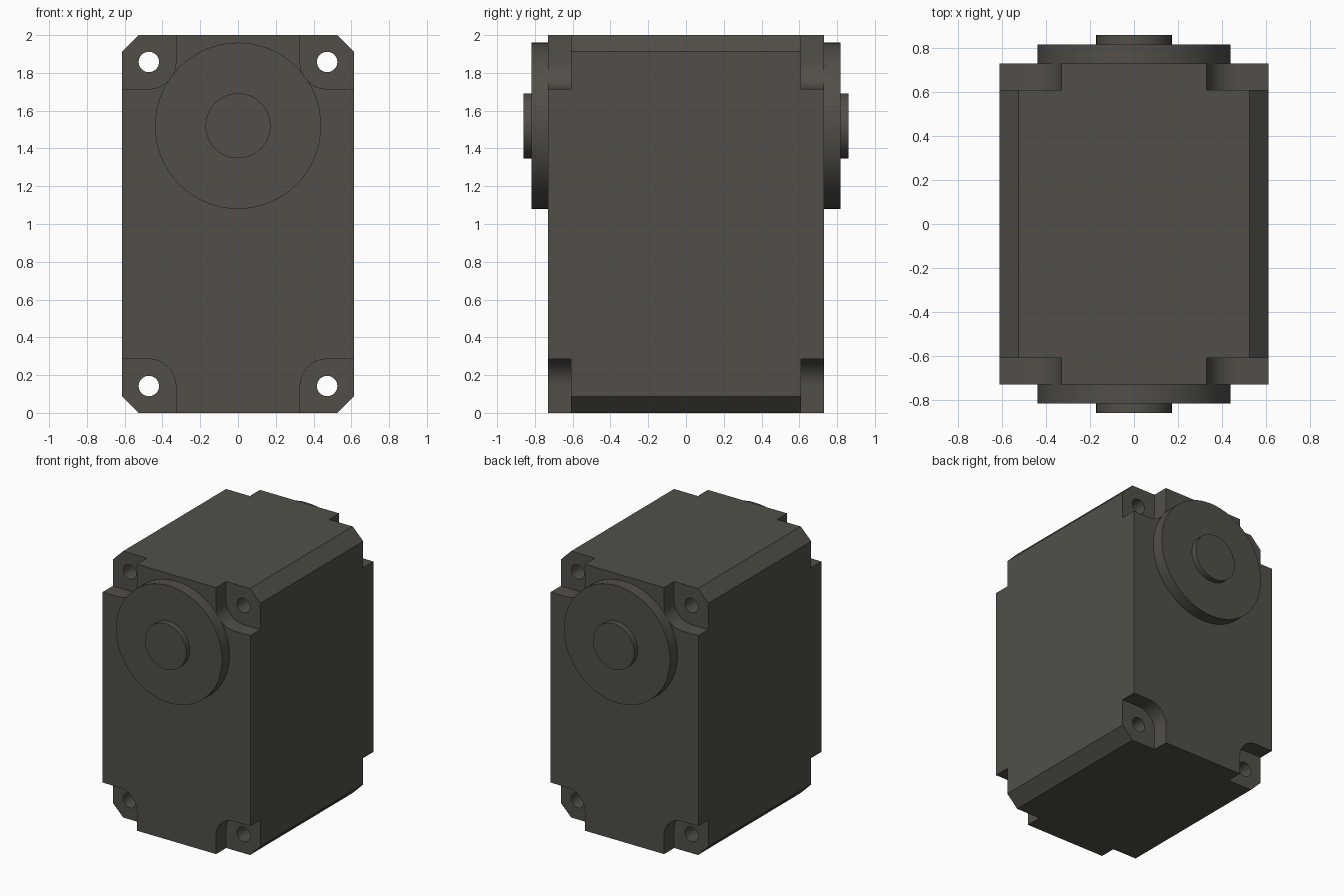
import bpy, bmesh
from math import cos, sin, pi

if "Cube" in bpy.data.objects:
    bpy.data.objects.remove(bpy.data.objects["Cube"])

HW, HY, H = 0.613, 0.73, 2.0      # half width, half depth, height
FLOOR = 0.61                      # y of the recessed corner floors
CH = 0.087                        # long edge chamfer
BX, BZ, BR = 0.472, 0.142, 0.143  # bolt position and recess radius
HUB_Z = 1.52

mat = bpy.data.materials.new("dark_metal")
mat.diffuse_color = (0.085, 0.078, 0.066, 1)
mat.use_nodes = True
mat.node_tree.nodes["Principled BSDF"].inputs["Base Color"].default_value = mat.diffuse_color


def finish(name, bm):
    bmesh.ops.recalc_face_normals(bm, faces=bm.faces)
    me = bpy.data.meshes.new(name)
    bm.to_mesh(me)
    bm.free()
    ob = bpy.data.objects.new(name, me)
    bpy.context.collection.objects.link(ob)
    me.materials.append(mat)
    return ob


def prism(bm, profile, y0, y1):
    """Extrude an x-z outline along y."""
    face = bm.faces.new([bm.verts.new((x, y0, z)) for x, z in profile])
    geom = bmesh.ops.extrude_face_region(bm, geom=[face])["geom"]
    verts = [g for g in geom if isinstance(g, bmesh.types.BMVert)]
    bmesh.ops.translate(bm, verts=verts, vec=(0, y1 - y0, 0))


def activate(ob):
    bpy.ops.object.select_all(action='DESELECT')
    ob.select_set(True)
    bpy.context.view_layer.objects.active = ob


def cut(ob, cutter):
    activate(ob)
    mod = ob.modifiers.new("cut", 'BOOLEAN')
    mod.operation, mod.solver, mod.object = 'DIFFERENCE', 'EXACT', cutter
    bpy.ops.object.modifier_apply(modifier=mod.name)
    bpy.data.objects.remove(cutter)


# Housing: chamfered block
bm = bmesh.new()
prism(bm, [(HW - CH, 0), (HW, CH), (HW, H - CH), (HW - CH, H),
           (CH - HW, H), (-HW, H - CH), (-HW, CH), (CH - HW, 0)], -HY, HY)
housing = finish("housing", bm)

# Corner recesses (rounded inner corner) and through bolt holes
recess, holes = bmesh.new(), bmesh.new()
N = 16
arc = [(BX - BR * sin(a), BZ + BR * cos(a)) for a in [pi / 2 * i / N for i in range(N + 1)]]
pocket = [(0.8, -0.2), (0.8, BZ + BR)] + arc + [(BX - BR, -0.2)]
circle = [(BX + 0.054 * cos(2 * pi * i / 32), BZ + 0.054 * sin(2 * pi * i / 32)) for i in range(32)]
for sx in (1, -1):
    for top in (False, True):
        place = lambda pts: [(sx * x, H - z if top else z) for x, z in pts]
        for sy in (1, -1):
            prism(recess, place(pocket), sy * FLOOR, sy * 0.9)
        prism(holes, place(circle), -1, 1)
cut(housing, finish("recess_cutter", recess))
cut(housing, finish("hole_cutter", holes))

# Stepped hubs: bearing flange and shaft end, revolved on both faces
hubs = []
for name, s in (("front_hub", -1), ("back_hub", 1)):
    bm = bmesh.new()
    steps = [(0, HY), (0.44, HY), (0.44, 0.818), (0.172, 0.818), (0.172, 0.86), (0, 0.86)]
    vs = [bm.verts.new((r, s * y, HUB_Z)) for r, y in steps]
    es = [bm.edges.new(p) for p in zip(vs, vs[1:])]
    bmesh.ops.spin(bm, geom=vs + es, cent=(0, 0, HUB_Z), axis=(0, 1, 0), angle=2 * pi, steps=64)
    bmesh.ops.remove_doubles(bm, verts=bm.verts, dist=1e-4)
    hubs.append(finish(name, bm))

for ob in [housing] + hubs:
    activate(ob)
    bpy.ops.object.shade_smooth_by_angle(angle=0.52)
